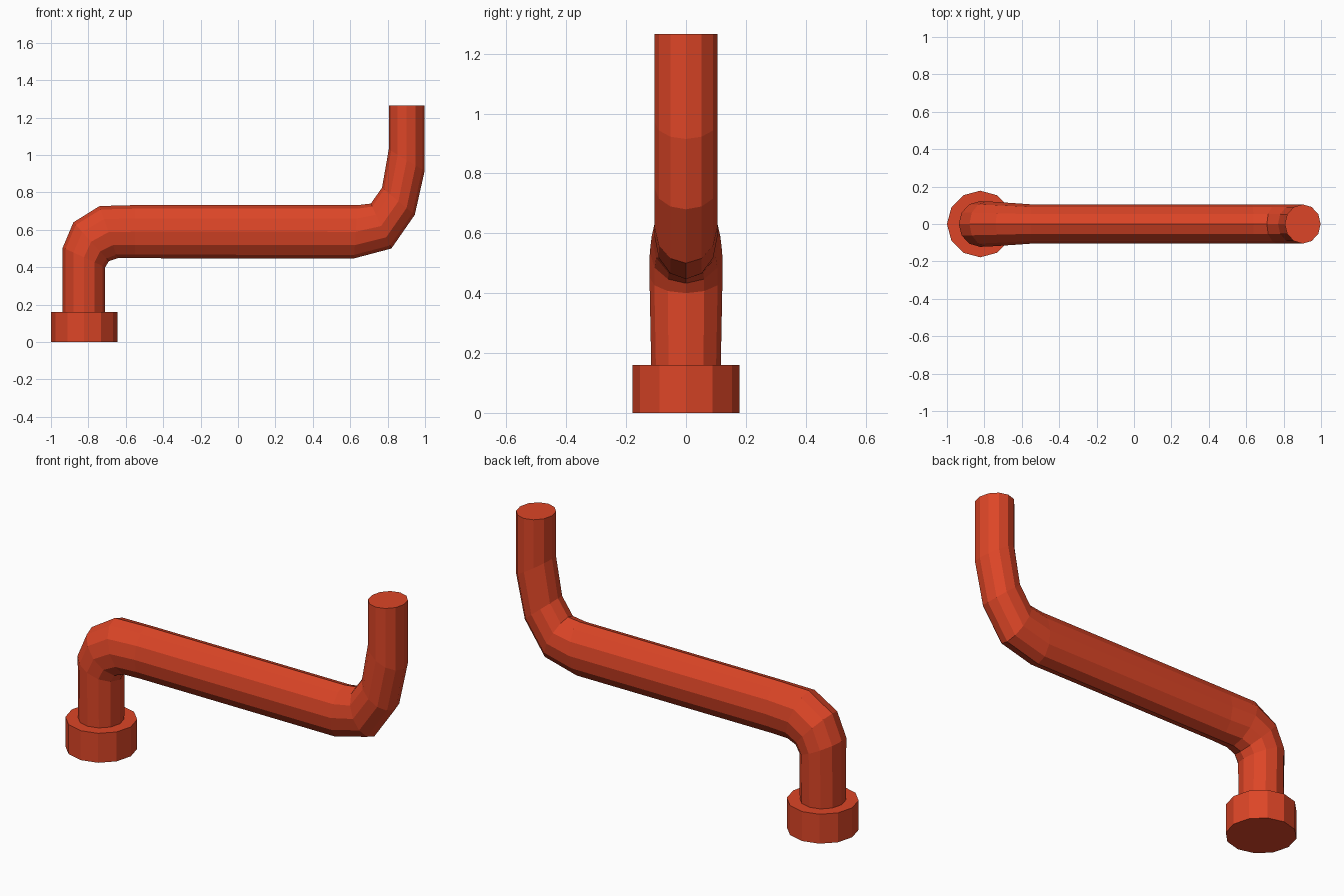
import bpy, bmesh, math

if "Cube" in bpy.data.objects:
    bpy.data.objects.remove(bpy.data.objects["Cube"])

SIDES = 12

red = bpy.data.materials.new("orange red")
red.diffuse_color = (0.72, 0.06, 0.02, 1)
red.use_nodes = True
red.node_tree.nodes["Principled BSDF"].inputs["Base Color"].default_value = red.diffuse_color


def finish(name, bm):
    bmesh.ops.recalc_face_normals(bm, faces=bm.faces)
    mesh = bpy.data.meshes.new(name)
    bm.to_mesh(mesh)
    bm.free()
    mesh.materials.append(red)
    obj = bpy.data.objects.new(name, mesh)
    bpy.context.collection.objects.link(obj)
    return obj


def loft(name, rings):
    """Skin elliptical rings, each given as (x, z) of the upper/left edge,
    (x, z) of the lower/right edge, and the half width in y."""
    bm = bmesh.new()
    loops = []
    for (ax, az), (bx, bz), hy in rings:
        cx, cz = (ax + bx) / 2, (az + bz) / 2
        loop = []
        for i in range(SIDES):
            t = 2 * math.pi * i / SIDES
            c = math.cos(t)
            loop.append(bm.verts.new((cx + (ax - cx) * c, hy * math.sin(t), cz + (az - cz) * c)))
        loops.append(loop)
    for p, q in zip(loops, loops[1:]):
        for i in range(SIDES):
            j = (i + 1) % SIDES
            bm.faces.new((p[i], p[j], q[j], q[i]))
    bm.faces.new(loops[0])
    bm.faces.new(loops[-1])
    return finish(name, bm)


# Base collar
loft("base_collar", [
    ((-1.0, 0.0), (-0.645, 0.0), 0.178),
    ((-1.0, 0.16), (-0.645, 0.16), 0.178),
])

# Bent pipe: riser, first elbow, long run, second elbow, upright outlet
loft("bent_pipe", [
    ((-0.937, 0.15), (-0.71, 0.15), 0.116),
    ((-0.937, 0.505), (-0.71, 0.40), 0.122),
    ((-0.88, 0.64), (-0.69, 0.433), 0.121),
    ((-0.74, 0.727), (-0.645, 0.448), 0.115),
    ((-0.55, 0.732), (-0.55, 0.448), 0.105),
    ((0.64, 0.732), (0.62, 0.447), 0.105),
    ((0.71, 0.74), (0.82, 0.50), 0.105),
    ((0.77, 0.825), (0.945, 0.68), 0.105),
    ((0.806, 1.03), (0.998, 0.915), 0.105),
    ((0.806, 1.265), (0.998, 1.265), 0.105),
])
